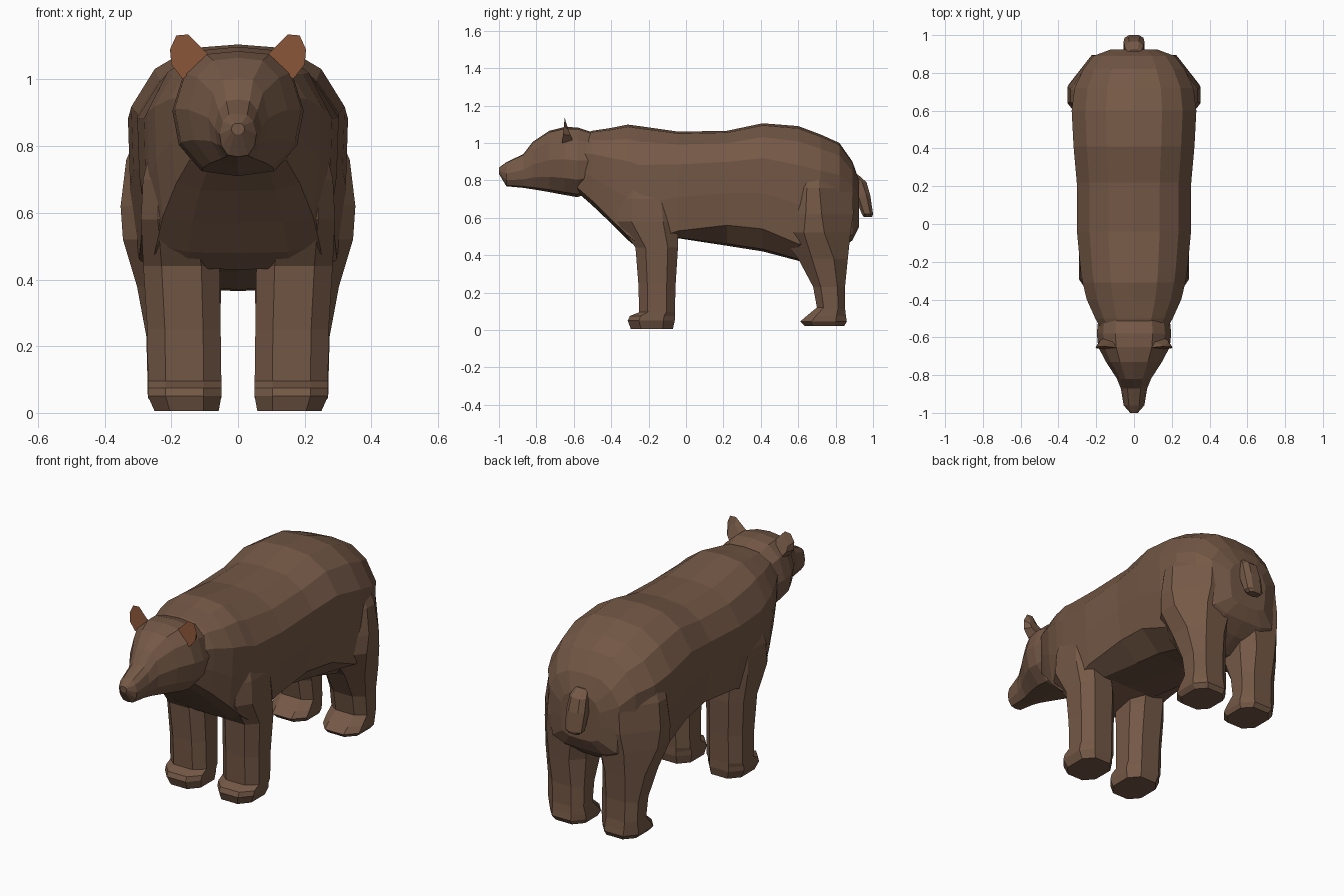
import bpy, bmesh

if "Cube" in bpy.data.objects:
    bpy.data.objects.remove(bpy.data.objects["Cube"])


def material(name, rgb):
    m = bpy.data.materials.new(name)
    m.diffuse_color = (*rgb, 1)
    m.use_nodes = True
    m.node_tree.nodes["Principled BSDF"].inputs["Base Color"].default_value = m.diffuse_color
    return m


FUR = material("brown fur", (0.175, 0.098, 0.061))
EAR = material("reddish inner ear", (0.24, 0.085, 0.037))


def loft(name, rings, mirror=False):
    """Skin closed rings of equal length, cap both ends, flat shaded."""
    bm = bmesh.new()
    rows = [[bm.verts.new(p) for p in r] for r in rings]
    n = len(rows[0])
    for a, b in zip(rows, rows[1:]):
        for i in range(n):
            bm.faces.new((a[i], a[(i + 1) % n], b[(i + 1) % n], b[i]))
    bm.faces.new(rows[0])
    bm.faces.new(rows[-1])
    bmesh.ops.recalc_face_normals(bm, faces=bm.faces)
    me = bpy.data.meshes.new(name)
    bm.to_mesh(me)
    bm.free()
    me.materials.append(FUR)
    ob = bpy.data.objects.new(name, me)
    bpy.context.collection.objects.link(ob)
    if mirror:
        ob.modifiers.new("mirror", 'MIRROR').use_mirror_merge = False
    return ob


def symmetric(half):
    """Complete a half section running from top centre to bottom centre."""
    return half + [(-x, y, z) for x, y, z in half[-2:0:-1]]


def body_ring(y, top, bottom, edge, w):
    h = top - edge
    return symmetric([(0, y, top), (.45 * w, y, top - .02 * h), (.78 * w, y, top - .13 * h),
                      (w, y, top - .33 * h), (w * .98, y, top - .66 * h), (w * .9, y, edge),
                      (w * .55, y, bottom + .1 * (edge - bottom)), (0, y, bottom)])


def head_ring(y, top, bottom, w):
    c, h = (top + bottom) / 2, (top - bottom) / 2
    prof = [(0, 1), (.5, .95), (.83, .64), (1, .05), (.9, -.5), (.55, -.92), (0, -1)]
    return symmetric([(w * a, y, c + h * b) for a, b in prof])


def leg_ring(z, x0, x1, y0, y1, outer=.24, inner=.24):
    """Chamfered rectangle; the outer corners can be cut more deeply."""
    w, d = x1 - x0, y1 - y0
    return [(x0 + inner * w, y0, z), (x1 - outer * w, y0, z), (x1, y0 + outer * d, z),
            (x1, y1 - outer * d, z), (x1 - outer * w, y1, z), (x0 + inner * w, y1, z),
            (x0, y1 - inner * d, z), (x0, y0 + inner * d, z)]


# Body: y, top, belly centre, belly edge, half width
body = loft("body", [body_ring(*s) for s in [
    (-.58, 1.04, .735, .76, .16),
    (-.50, 1.065, .665, .69, .205),
    (-.40, 1.08, .57, .59, .25),
    (-.31, 1.098, .48, .505, .272),
    (-.25, 1.09, .43, .46, .282),
    (-.04, 1.06, .49, .53, .302),
    (.22, 1.065, .45, .56, .303),
    (.41, 1.105, .42, .54, .32),
    (.60, 1.09, .37, .46, .33),
    (.72, 1.045, .365, .46, .315),
    (.82, 1.00, .42, .48, .268),
    (.89, .90, .48, .51, .215),
    (.925, .80, .55, .57, .12)]])

# Head: y, top, bottom, half width
head = loft("head", [head_ring(*s) for s in [
    (-1.0, .868, .835, .02),
    (-.96, .897, .768, .055),
    (-.87, .94, .76, .07),
    (-.82, 1.005, .752, .09),
    (-.73, 1.065, .737, .148),
    (-.65, 1.085, .722, .19),
    (-.58, 1.083, .71, .197),
    (-.51, 1.06, .735, .19)]])

# Front legs: z, x inner, x outer, y front, y back
front_legs = loft("front_leg", [leg_ring(*s) for s in [
    (.005, .058, .25, -.295, -.07),
    (.05, .05, .27, -.312, -.06),
    (.075, .05, .27, -.30, -.06),
    (.095, .05, .27, -.25, -.06),
    (.25, .052, .272, -.255, -.055),
    (.44, .055, .284, -.27, -.043),
    (.58, .08, .291, -.37, -.045),
    (.70, .10, .285, -.36, -.06),
    (.80, .14, .26, -.34, -.10)]], mirror=True)

# Hind legs, with deeply cut outer thigh corners
hind_legs = loft("hind_leg", [leg_ring(*s) for s in [
    (.02, .06, .25, .635, .845),
    (.045, .05, .27, .61, .86),
    (.075, .05, .272, .645, .855),
    (.12, .055, .272, .70, .85),
    (.23, .055, .275, .68, .85),
    (.38, .05, .303, .60, .865, .28),
    (.52, .04, .345, .49, .88, .36, .15),
    (.62, .03, .352, .47, .895, .40, .12),
    (.76, .04, .335, .47, .89, .42, .12),
    (.90, .10, .27, .52, .82, .40)]], mirror=True)

# Fuse the legs and head into one skin
for limb in (front_legs, hind_legs, head):
    fuse = body.modifiers.new("fuse", 'BOOLEAN')
    fuse.operation, fuse.solver, fuse.object = 'UNION', 'EXACT', limb
bpy.context.view_layer.update()
fused = bpy.data.meshes.new_from_object(body.evaluated_get(bpy.context.evaluated_depsgraph_get()))
body.modifiers.clear()
body.data = fused
for limb in (front_legs, hind_legs, head):
    bpy.data.objects.remove(limb)

# Tail
loft("tail", [leg_ring(*s) for s in [
    (.605, -.035, .035, .95, .995),
    (.62, -.05, .05, .94, 1.0),
    (.72, -.055, .055, .90, .985),
    (.79, -.05, .05, .87, .965),
    (.83, -.035, .035, .86, .92)]])

# Ears: front outline tapering to a smaller back, reddish on the front
outline = [(.09, 1.075), (.15, 1.135), (.185, 1.132), (.204, 1.09), (.20, 1.045), (.165, 1.0)]
ring_front = [(x, -.655 + .1 * (z - 1.07), z) for x, z in outline]
ring_back = [(.148 + .65 * (x - .15), -.605 - .25 * (z - 1.0), 1.05 + .65 * (z - 1.06))
             for x, z in outline]
ears = loft("ear", [ring_front, ring_back], mirror=True)
ears.data.materials.append(EAR)
for p in ears.data.polygons:
    p.material_index = int(p.normal.y < -.5)
